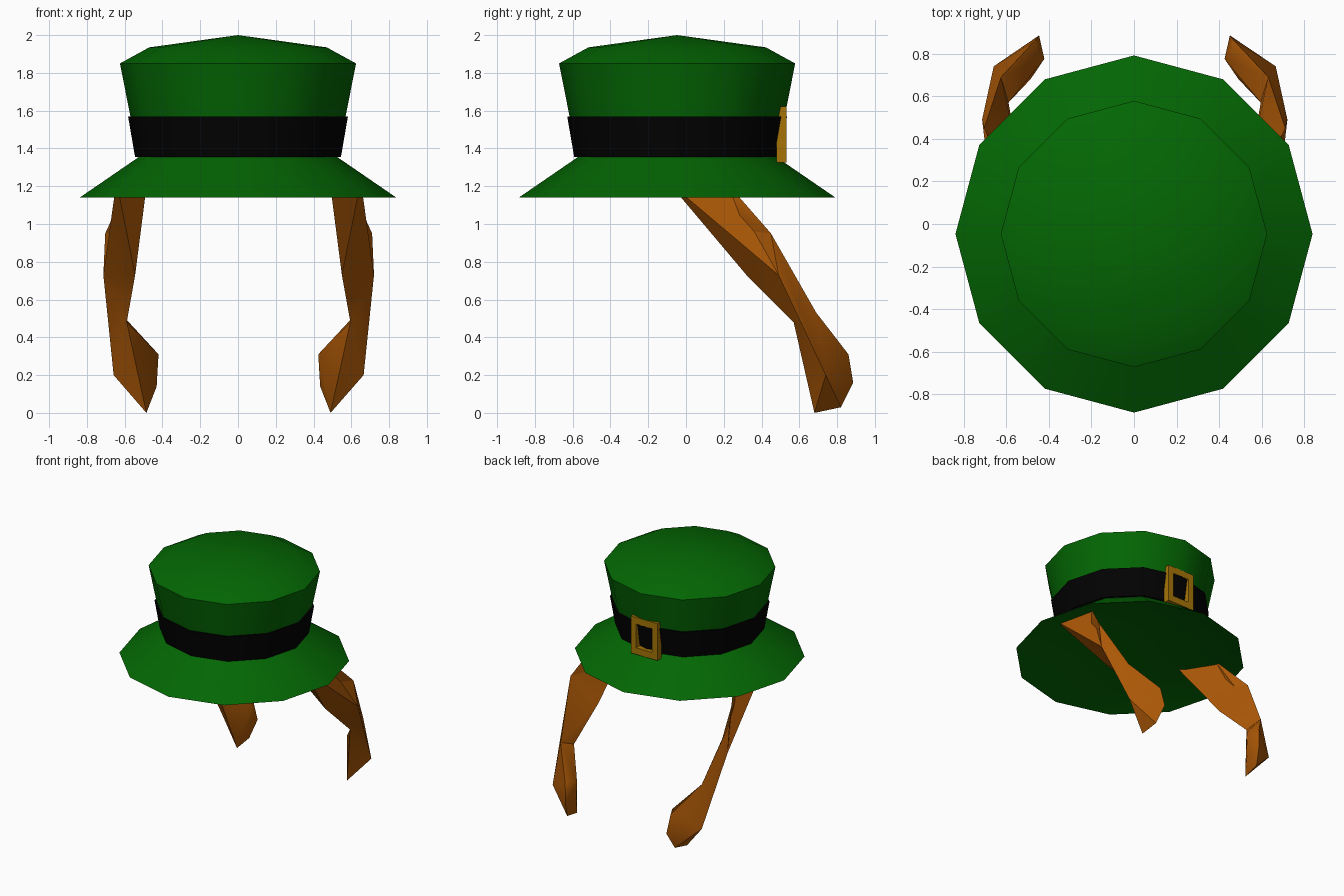
import bpy, bmesh, math

cube = bpy.data.objects.get("Cube")
if cube:
    bpy.data.objects.remove(cube, do_unlink=True)

CENTRE_Y = -0.047


def material(name, rgb):
    m = bpy.data.materials.new(name)
    m.use_nodes = True
    m.diffuse_color = (*rgb, 1)
    node = next(n for n in m.node_tree.nodes if n.type == 'BSDF_PRINCIPLED')
    node.inputs["Base Color"].default_value = (*rgb, 1)
    node.inputs["Roughness"].default_value = 0.8
    return m


green = material("green_felt", (0.001, 0.133, 0.001))
black = material("black_band", (0.0005, 0.0005, 0.0005))
gold = material("gold_metal", (0.38, 0.175, 0.002))
ginger = material("ginger_hair", (0.41, 0.097, 0.002))


def finish(name, bm, mat, angle):
    bmesh.ops.recalc_face_normals(bm, faces=bm.faces)
    mesh = bpy.data.meshes.new(name)
    bm.to_mesh(mesh)
    bm.free()
    mesh.materials.append(mat)
    obj = bpy.data.objects.new(name, mesh)
    bpy.context.collection.objects.link(obj)
    bpy.ops.object.select_all(action='DESELECT')
    obj.select_set(True)
    bpy.context.view_layer.objects.active = obj
    if angle:
        bpy.ops.object.shade_smooth_by_angle(angle=math.radians(angle))


def lathe(name, profile, mat, closed=False):
    """Turn a radius/height profile into a twelve-sided solid."""
    bm = bmesh.new()
    verts = [bm.verts.new((r, 0, z)) for r, z in profile]
    edges = [bm.edges.new(pair) for pair in zip(verts, verts[1:])]
    if closed:
        edges.append(bm.edges.new((verts[-1], verts[0])))
    bmesh.ops.spin(bm, geom=verts + edges, cent=(0, 0, 0), axis=(0, 0, 1),
                   angle=math.tau, steps=12)
    bmesh.ops.remove_doubles(bm, verts=bm.verts, dist=0.0005)
    bmesh.ops.translate(bm, verts=bm.verts, vec=(0, CENTRE_Y, 0))
    finish(name, bm, mat, 35)


# Hat: crown, and flared brim with a shallow hollow underside
lathe("hat_crown", [(0, 2.0), (0.47, 1.935), (0.625, 1.85), (0.525, 1.345)], green)
lathe("hat_brim", [(0.51, 1.365), (0.838, 1.14), (0, 1.345)], green)

# Band around the crown
lathe("hat_band", [(0.545, 1.355), (0.582, 1.57), (0.55, 1.57), (0.515, 1.355)],
      black, closed=True)

# Square buckle frame at the back
bm = bmesh.new()
loops = []
for y in (0.48, 0.531):
    for w, h in ((0.118, 0.148), (0.07, 0.095)):
        loops.append([bm.verts.new((sx * w, y, 1.473 + sz * h))
                      for sx, sz in ((-1, -1), (1, -1), (1, 1), (-1, 1))])
for a, b in ((0, 1), (2, 3), (0, 2), (1, 3)):
    for i in range(4):
        j = (i + 1) % 4
        bm.faces.new((loops[a][i], loops[a][j], loops[b][j], loops[b][i]))
finish("buckle", bm, gold, 0)

# Hair locks: three-cornered sections (inner, outer, back) and a pointed tip
SECTIONS = [
    [(0.48, -0.10, 1.27), (0.65, -0.10, 1.228), (0.59, 0.22, 1.213)],
    [(0.55, 0.32, 0.73), (0.72, 0.49, 0.73), (0.71, 0.45, 0.95)],
    [(0.595, 0.57, 0.48), (0.665, 0.74, 0.20), (0.63, 0.69, 0.53)],
]
TIP = [(0.49, 0.68, 0.0), (0.48, 0.82, 0.03), (0.45, 0.885, 0.16),
       (0.47, 0.86, 0.31), (0.425, 0.775, 0.31), (0.435, 0.77, 0.14)]


def hair_lock(name, side):
    bm = bmesh.new()

    def points(coords):
        return [bm.verts.new((side * x, y, z)) for x, y, z in coords]

    # Tip, left open where it joins the strand
    root = points(SECTIONS[-1])
    bmesh.ops.convex_hull(bm, input=root + points(TIP))
    joint = [f for f in bm.faces if set(f.verts) == set(root)]
    bmesh.ops.delete(bm, geom=joint, context='FACES_ONLY')
    # Twisting strand
    rings = [points(s) for s in SECTIONS[:-1]] + [root]
    for upper, lower in zip(rings, rings[1:]):
        for i in range(3):
            j = (i + 1) % 3
            bm.faces.new((upper[i], upper[j], lower[i]))
            bm.faces.new((upper[j], lower[j], lower[i]))
    bm.faces.new(rings[0])
    finish(name, bm, ginger, 40)


hair_lock("left_hair_lock", 1)
hair_lock("right_hair_lock", -0.99)
